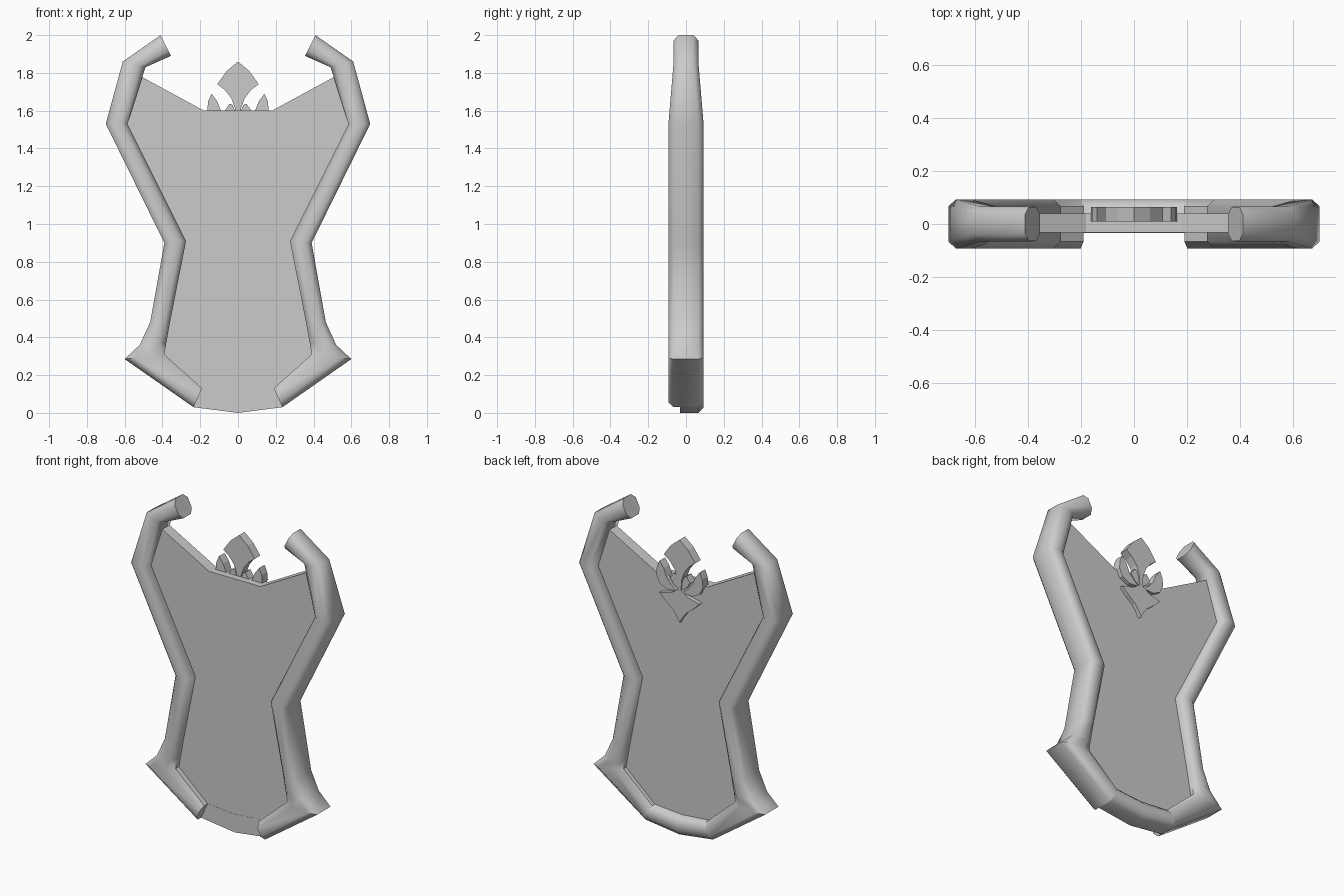
import bpy, bmesh

if "Cube" in bpy.data.objects:
    bpy.data.objects.remove(bpy.data.objects["Cube"])


def finish(bm, name, angle=None):
    bmesh.ops.recalc_face_normals(bm, faces=bm.faces[:])
    me = bpy.data.meshes.new(name)
    bm.to_mesh(me)
    bm.free()
    ob = bpy.data.objects.new(name, me)
    bpy.context.collection.objects.link(ob)
    if angle:
        bpy.ops.object.select_all(action='DESELECT')
        bpy.context.view_layer.objects.active = ob
        ob.select_set(True)
        bpy.ops.object.shade_smooth_by_angle(angle=angle)
    return ob


def slab(name, outline, y0, y1):
    """Extrude an x/z outline between two depths."""
    bm = bmesh.new()
    face = bm.faces.new([bm.verts.new((x, y0, z)) for x, z in outline])
    ext = bmesh.ops.extrude_face_region(bm, geom=[face])
    for v in ext['geom']:
        if isinstance(v, bmesh.types.BMVert):
            v.co.y = y1
    return finish(bm, name)


def mirrored(half):
    """Close a right-hand outline (top to bottom) with its left-hand copy."""
    return half + [(-x, z) for x, z in reversed(half) if x > 0]


def loft(name, stations, section):
    """Sweep a section through (outer, inner, half depth) stations, with end caps."""
    bm = bmesh.new()
    rings = []
    for (ox, oz), (ix, iz), h in stations:
        rings.append([bm.verts.new((ox + (ix - ox) * t, y, oz + (iz - oz) * t))
                      for t, y in section(h)])
    for a, b in zip(rings, rings[1:]):
        for i in range(len(a)):
            j = (i + 1) % len(a)
            bm.faces.new((a[i], a[j], b[j], b[i]))
    bm.faces.new(rings[0])
    bm.faces.new(rings[-1])
    return finish(bm, name, 0.87)


def rail_section(h):
    c = h - 0.027
    return [(0, -c), (0.25, -h), (0.75, -h), (1, -c),
            (1, c), (0.75, h), (0.25, h), (0, c)]


def bottom_section(h):
    return [(0, -0.033), (1, -0.033), (1, h - 0.027), (0.75, h), (0.25, h), (0, h - 0.027)]


# side rails with hooked horns and flared feet
D = 0.093
rail = [((0.41, 2.00), (0.355, 1.89), 0.065),
        ((0.61, 1.86), (0.49, 1.83), 0.066),
        ((0.70, 1.53), (0.585, 1.53), D),
        ((0.39, 0.90), (0.275, 0.91), D),
        ((0.465, 0.48), (0.36, 0.48), D),
        ((0.52, 0.36), (0.38, 0.37), D),
        ((0.60, 0.285), (0.39, 0.31), D),
        ((0.235, 0.03), (0.19, 0.13), D)]
for side, s in (("right", 1), ("left", -1)):
    loft("rail_" + side,
         [((s * o[0], o[1]), (s * i[0], i[1]), h) for o, i, h in rail], rail_section)

# bottom rail, open toward the front
loft("bottom_rail", [((-0.235, 0.03), (-0.19, 0.13), D),
                     ((0, 0.0), (0, 0.115), D),
                     ((0.235, 0.03), (0.19, 0.13), D)], bottom_section)

# flat central panel
slab("panel", mirrored([(0.18, 1.60), (0.53, 1.79), (0.64, 1.53), (0.33, 0.905),
                        (0.41, 0.48), (0.45, 0.30), (0.21, 0.08)]), -0.032, 0.04)

# leaf ornament on the back of the panel
Y0, Y1 = 0.01, 0.065
slab("ornament_top_leaf", mirrored([(0, 1.86), (0.06, 1.81), (0.11, 1.74), (0.07, 1.71),
                                    (0.035, 1.665), (0.015, 1.61), (0.01, 1.53)]), Y0, Y1)
slab("ornament_tail", mirrored([(0, 1.55), (0.06, 1.51), (0.14, 1.49), (0.10, 1.45),
                                (0.045, 1.405), (0.015, 1.365), (0, 1.335)]), Y0, Y1)
outer_leaf = [(0.02, 1.53), (0.09, 1.525), (0.14, 1.55), (0.163, 1.60), (0.158, 1.65),
              (0.14, 1.69), (0.11, 1.65), (0.09, 1.60), (0.06, 1.565)]
inner_leaf = [(0.01, 1.54), (0.045, 1.565), (0.07, 1.60), (0.045, 1.637),
              (0.028, 1.63), (0.016, 1.60)]
for side, s in (("right", 1), ("left", -1)):
    slab("ornament_outer_leaf_" + side, [(s * x, z) for x, z in outer_leaf], Y0, Y1)
    slab("ornament_inner_leaf_" + side, [(s * x, z) for x, z in inner_leaf], Y0, Y1 - 0.006)
